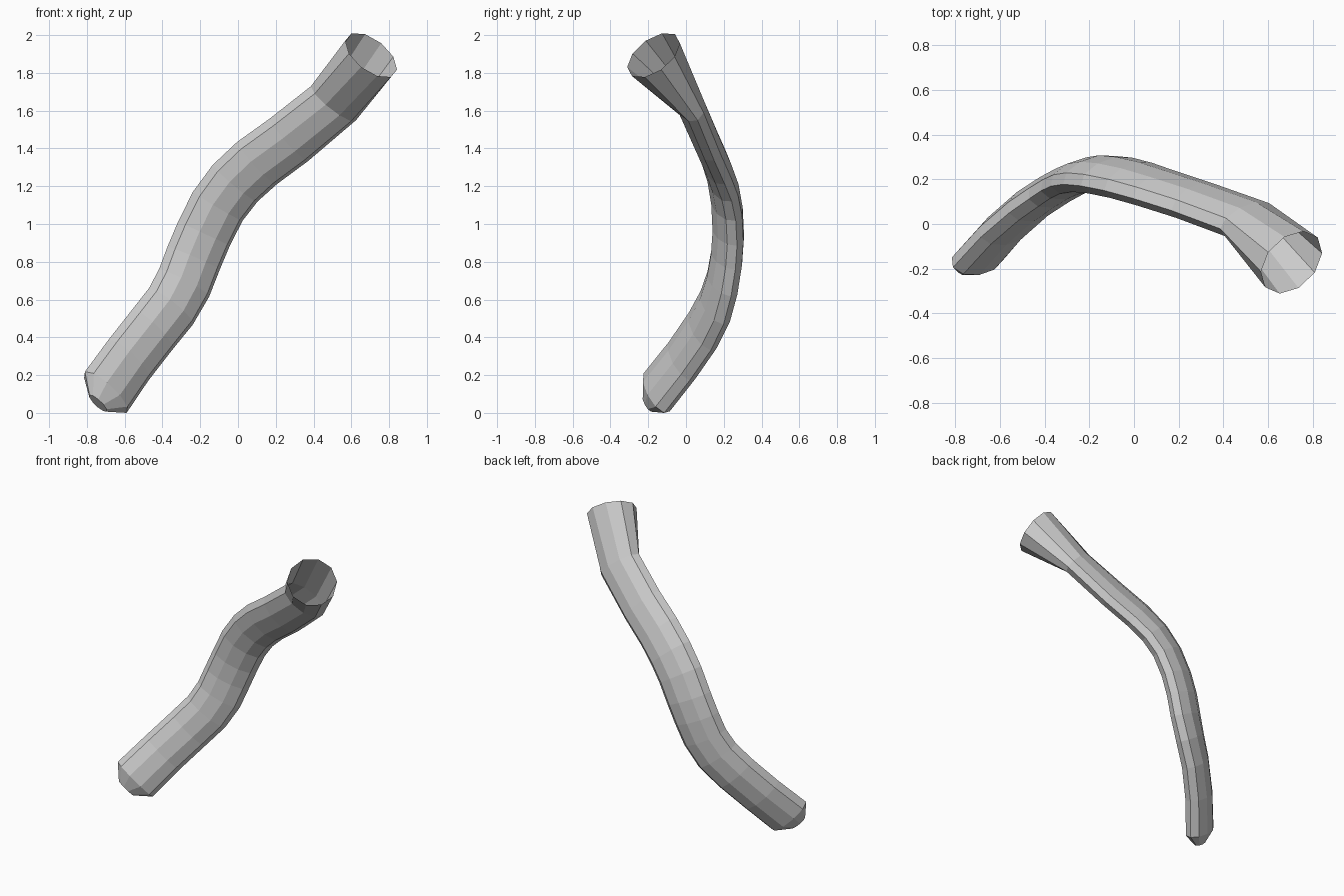
import bpy, bmesh, math
from mathutils import Vector

if "Cube" in bpy.data.objects:
    bpy.data.objects.remove(bpy.data.objects["Cube"])

SIDES = 10
TWIST = math.radians(17)
# centre line x, y, z, then half width and half thickness of the flattened tube
path = [
    (-0.70, -0.155, 0.11, 0.160, 0.080),
    (-0.58, -0.02, 0.28, 0.156, 0.080),
    (-0.455, 0.09, 0.44, 0.156, 0.080),
    (-0.355, 0.155, 0.565, 0.157, 0.079),
    (-0.285, 0.193, 0.69, 0.158, 0.077),
    (-0.235, 0.215, 0.82, 0.158, 0.076),
    (-0.18, 0.224, 0.95, 0.158, 0.076),
    (-0.107, 0.217, 1.095, 0.159, 0.076),
    (-0.015, 0.196, 1.217, 0.160, 0.076),
    (0.10, 0.16, 1.323, 0.160, 0.075),
    (0.27, 0.105, 1.447, 0.158, 0.075),
    (0.505, 0.02, 1.64, 0.155, 0.078),
    (0.705, -0.172, 1.895, 0.162, 0.162),
]
pts = [Vector(p[:3]) for p in path]
bm = bmesh.new()


def ring(centre, tangent, a, b):
    """Ellipse of vertices across the tube, wide axis slightly twisted from the x-z plane."""
    u = tangent.cross(Vector((0, 1, 0))).normalized()
    v = u.cross(tangent).normalized()
    wide = u * math.cos(TWIST) - v * math.sin(TWIST)
    thin = v * math.cos(TWIST) + u * math.sin(TWIST)
    return [bm.verts.new(centre + wide * a * math.cos(t) + thin * b * math.sin(t))
            for t in (2 * math.pi * k / SIDES for k in range(SIDES))]


# Rounded closed end
start = (pts[1] - pts[0]).normalized()
rings = [ring(pts[0] - start * 0.085, start, 0.065, 0.03)]

# Bent tube with flared open mouth
for i, p in enumerate(path):
    tangent = (pts[min(i + 1, len(pts) - 1)] - pts[max(i - 1, 0)]).normalized()
    rings.append(ring(pts[i], tangent, p[3], p[4]))

bm.faces.new(rings[0])
for r, s in zip(rings, rings[1:]):
    for k in range(SIDES):
        n = (k + 1) % SIDES
        bm.faces.new((r[k], r[n], s[n], s[k]))
bmesh.ops.recalc_face_normals(bm, faces=bm.faces)

# Stand on the ground
low = min(v.co.z for v in bm.verts)
bmesh.ops.translate(bm, verts=bm.verts, vec=(0, 0, -low))

mesh = bpy.data.meshes.new("bent_tube")
bm.to_mesh(mesh)
bm.free()
bpy.context.collection.objects.link(bpy.data.objects.new("bent_tube", mesh))
